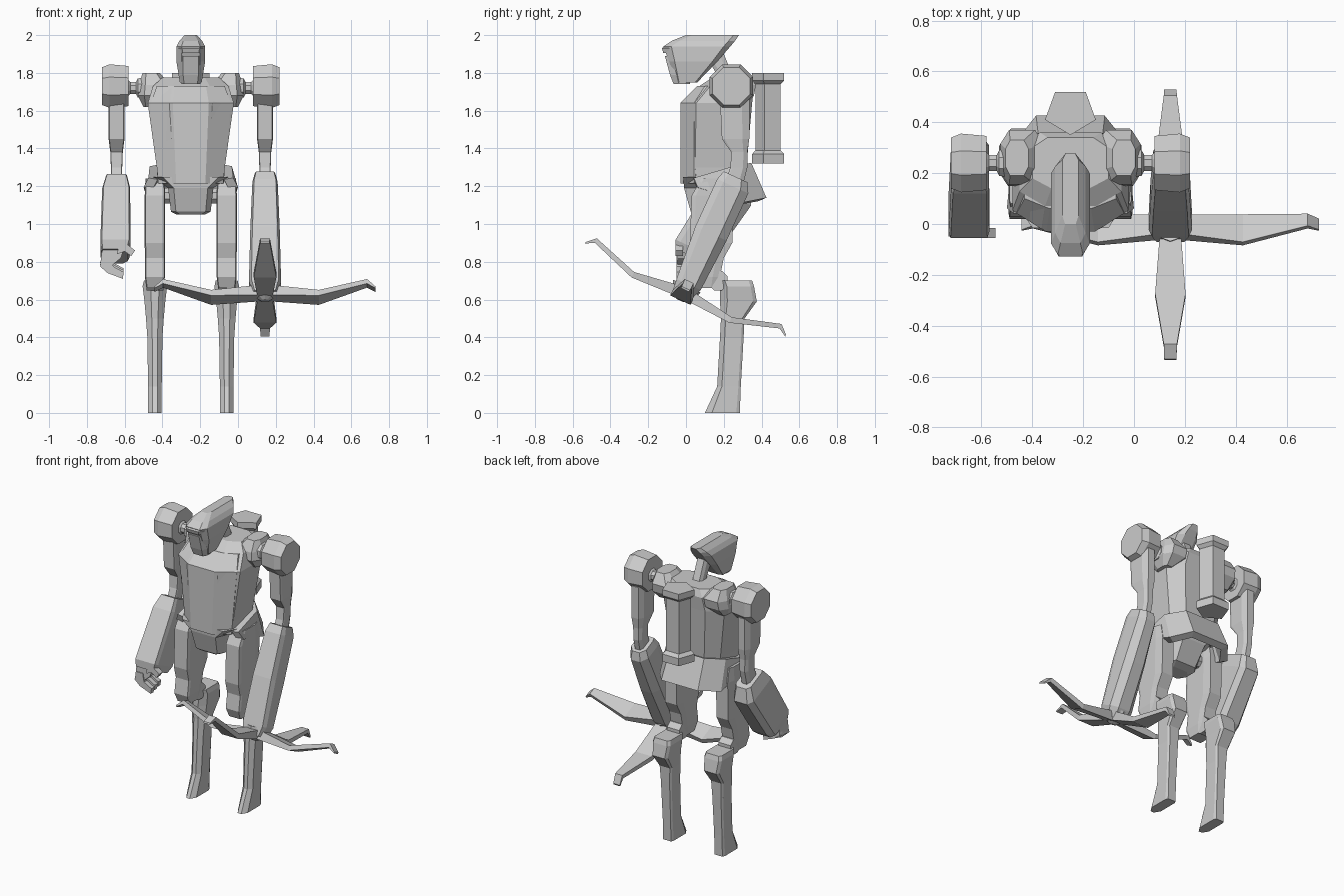
import bpy, bmesh, math
from mathutils import Vector

CX = -0.25  # centre line of the body


def make(name, verts, faces):
    bm = bmesh.new()
    vs = [bm.verts.new(v) for v in verts]
    for f in faces:
        bm.faces.new([vs[i] for i in f])
    bmesh.ops.recalc_face_normals(bm, faces=bm.faces)
    me = bpy.data.meshes.new(name)
    bm.to_mesh(me)
    bm.free()
    ob = bpy.data.objects.new(name, me)
    bpy.context.collection.objects.link(ob)
    return ob


def skin(name, rings):
    """Closed skin through equal rings, capped at both ends."""
    n = len(rings[0])
    faces = [list(range(n)), list(range((len(rings) - 1) * n, len(rings) * n))]
    for r in range(len(rings) - 1):
        for i in range(n):
            j = (i + 1) % n
            faces.append([r * n + i, r * n + j, (r + 1) * n + j, (r + 1) * n + i])
    return make(name, [v for r in rings for v in r], faces)


def loft(name, cx, secs, wf=0.7, wb=0.7, cf=0.25, cb=0.25, tilt=0.0):
    """Eight-sided sections up the z axis: (z, half width, front y, back y[, x shift])."""
    rings = []
    for z, hw, yf, yb, *dx in secs:
        x0, d = cx + (dx[0] if dx else 0), yb - yf
        pts = [(-wf * hw, yf), (wf * hw, yf), (hw, yf + cf * d), (hw, yb - cb * d),
               (wb * hw, yb), (-wb * hw, yb), (-hw, yb - cb * d), (-hw, yf + cf * d)]
        rings.append([(x0 + x, y, z + tilt * (y - (yf + yb) / 2)) for x, y in pts])
    return skin(name, rings)


def turn_x(name, y, z, secs, n=8):
    """Faceted round part along x: (x, radius)."""
    ang = [2 * math.pi * (i + 0.5) / n for i in range(n)]
    return skin(name, [[(x, y + r * math.cos(a), z + r * math.sin(a)) for a in ang]
                       for x, r in secs])


# head, face and neck
loft("helmet", CX, [(1.75, .058, -.05, .06), (1.86, .076, -.09, .165), (1.94, .076, -.12, .235),
                    (1.97, .06, -.075, .26), (2.0, .032, 0, .28)], wf=.65, wb=.55, cf=.12, cb=.1)
loft("face_plate", CX, [(1.74, .05, -.065, .02), (1.79, .058, -.085, .02), (1.89, .058, -.112, .02)],
     wf=.7, cf=.3)
loft("visor_brim", CX, [(1.905, .06, -.12, .05), (1.93, .066, -.128, .05), (1.97, .05, -.07, .05)],
     wf=.7, cf=.2)
loft("neck", CX, [(1.68, .045, .2, .3), (1.78, .035, .17, .25), (1.9, .035, .1, .2)])

# torso and pelvis
loft("chest", CX, [(1.22, .175, 0, .28), (1.3, .18, -.02, .32), (1.64, .228, -.02, .35),
                   (1.73, .2, .07, .36), (1.775, .15, .14, .34)], wf=.5, wb=.6, cf=.2, cb=.2)
loft("chest_plate", CX, [(1.215, .172, -.03, .15), (1.64, .212, -.03, .15), (1.73, .18, .06, .16)],
     wf=.45, cf=.4, cb=.1)
loft("pelvis", CX, [(1.05, .075, .04, .14), (1.065, .105, .025, .19), (1.19, .12, -.01, .27),
                    (1.25, .2, -.015, .29)], wf=.75)

# flared skirt plate round the back
top = [(.2, .04, 1.24), (.195, .24, 1.3), (.115, .325, 1.315)]
low = [(.225, .06, 1.19), (.205, .3, 1.11), (.125, .405, 1.13)]
rows = [[(CX - x, y, z) for x, y, z in r] + [(CX + x, y, z) for x, y, z in r[::-1]]
        for r in (top, low)]
skirt = make("skirt_plate", rows[0] + rows[1], [[i, i + 1, i + 7, i + 6] for i in range(5)])
sol = skirt.modifiers.new("thick", 'SOLIDIFY')
sol.thickness, sol.offset = .05, 0

# back pack with flanged ends
sec = [(0, -.08), (.1, -.02), (.06, .09), (-.06, .09), (-.1, -.02)]
skin("back_pack", [[(CX + x * s, .43 + y * s, z) for x, y in sec] for z, s in
                   [(1.32, 1), (1.37, 1), (1.39, .78), (1.74, .78), (1.76, 1), (1.8, 1)]])

for s, side in ((-1, "left"), (1, "right")):
    def out(secs):
        return [(CX + s * x, r) for x, r in secs]
    # shoulders: sloping faceted collar, spool and drum
    loft(side + "_collar", CX + s * .2,
         [(1.62, .03, .2, .3, s * .02), (1.68, .085, .15, .36, -s * .005), (1.735, .085, .155, .37, -s * .01),
          (1.8, .045, .19, .33, s * .01)], wf=.6, wb=.6)
    turn_x(side + "_shoulder_spool", .24, 1.72,
           out([(.24, .06), (.28, .055), (.29, .034), (.32, .034), (.335, .05)]))
    turn_x(side + "_shoulder", .24, 1.73, out([(.33, .115), (.43, .125), (.47, .108)]))
    # upper arm with thin elbow
    ax = CX + s * .393
    loft(side + "_upper_arm", ax, [(1.2, .03, .2, .3), (1.3, .03, .235, .325), (1.38, .033, .24, .325),
                                   (1.45, .042, .19, .335), (1.66, .042, .18, .335)], wf=.9, wb=.6, cf=.1)
    # legs
    lx = CX + s * .19
    turn_x(side + "_hip_joint", .14, 1.15, out([(.09, .045), (.16, .045)]))
    loft(side + "_thigh", lx, [(.66, .045, .05, .16), (.72, .053, .025, .18), (.82, .053, .04, .2),
                               (.9, .054, .02, .245), (1.15, .054, .03, .25), (1.24, .05, .08, .23)],
         wf=.9, cf=.1, wb=.8)
    turn_x(side + "_knee_joint", .17, .7, out([(.145, .055), (.235, .055)]))
    loft(side + "_shin", lx, [(0, .036, .1, .285), (.14, .036, .165, .29), (.4, .04, .18, .305),
                              (.5, .047, .185, .31), (.59, .055, .18, .375), (.67, .065, .18, .36),
                              (.7, .058, .17, .35)], wf=.35, cf=.2, wb=.8, cb=.1)

# right forearm
RX = .143
loft("right_forearm", RX, [(.625, .065, -.07, .035), (.68, .085, -.05, .078), (.95, .078, .05, .215),
                           (1.2, .067, .165, .33), (1.25, .055, .2, .325)],
     wf=.85, wb=.5, cf=.2, tilt=-.46)

# four claw blades round the forearm axis
hub = Vector((RX, -.012, .635))
down = Vector((0, -.42, -.906))
for name, u in (("front", (0, -.906, .42)), ("back", (0, .906, -.42)),
                ("left", (-1, 0, 0)), ("right", (1, 0, 0))):
    u = Vector(u)
    w = u.cross(down)
    path = [(.02, .0, .04, .03), (.285, .026, .06, .016), (.54, -.056, .026, .013),
            (.585, -.022, .024, .005)]
    skin("claw_blade_" + name, [[hub + u * a + down * (b + p * t) + w * (q * hw)
                                 for p, q in ((-1, -1), (-1, 1), (1, 1), (1, -1))]
                                for a, b, hw, t in path])
skin("claw_hub", [[hub + down * d + Vector((r * math.cos(a), 0, 0)) + Vector((0, .906, -.42)) * r * math.sin(a)
                   for a in [i * math.pi / 4 for i in range(8)]]
                  for d, r in ((-.04, .08), (.02, .06), (.045, .02))])

# left forearm: large squared box
LX = -.643
loft("left_forearm", LX, [(.83, .07, -.055, .11, -.01), (.87, .08, -.055, .15, -.006), (1.15, .074, .12, .345, -.002),
                          (1.23, .055, .18, .335)], wf=.9, wb=.65, cf=.12, cb=.15, tilt=-.46)


def plate(name, prof, y0, y1):
    return skin(name, [[(x, y, z) for x, z in prof] for y in (y0, y1)])


# left hand: palm, curled fingers, thumb
plate("palm", [(-.72, .86), (-.73, .78), (-.68, .77), (-.62, .82), (-.6, .88)], -.045, .05)
finger = [(-.715, .83), (-.73, .775), (-.69, .74), (-.61, .71), (-.605, .745), (-.66, .775), (-.67, .83)]
for i in range(3):
    plate("finger_%d" % (i + 1), [(x, z + .01 * i) for x, z in finger], -.05 + .036 * i, -.02 + .036 * i)
plate("thumb", [(-.63, .9), (-.59, .895), (-.545, .86), (-.565, .83), (-.6, .855), (-.64, .84)], -.055, -.015)
